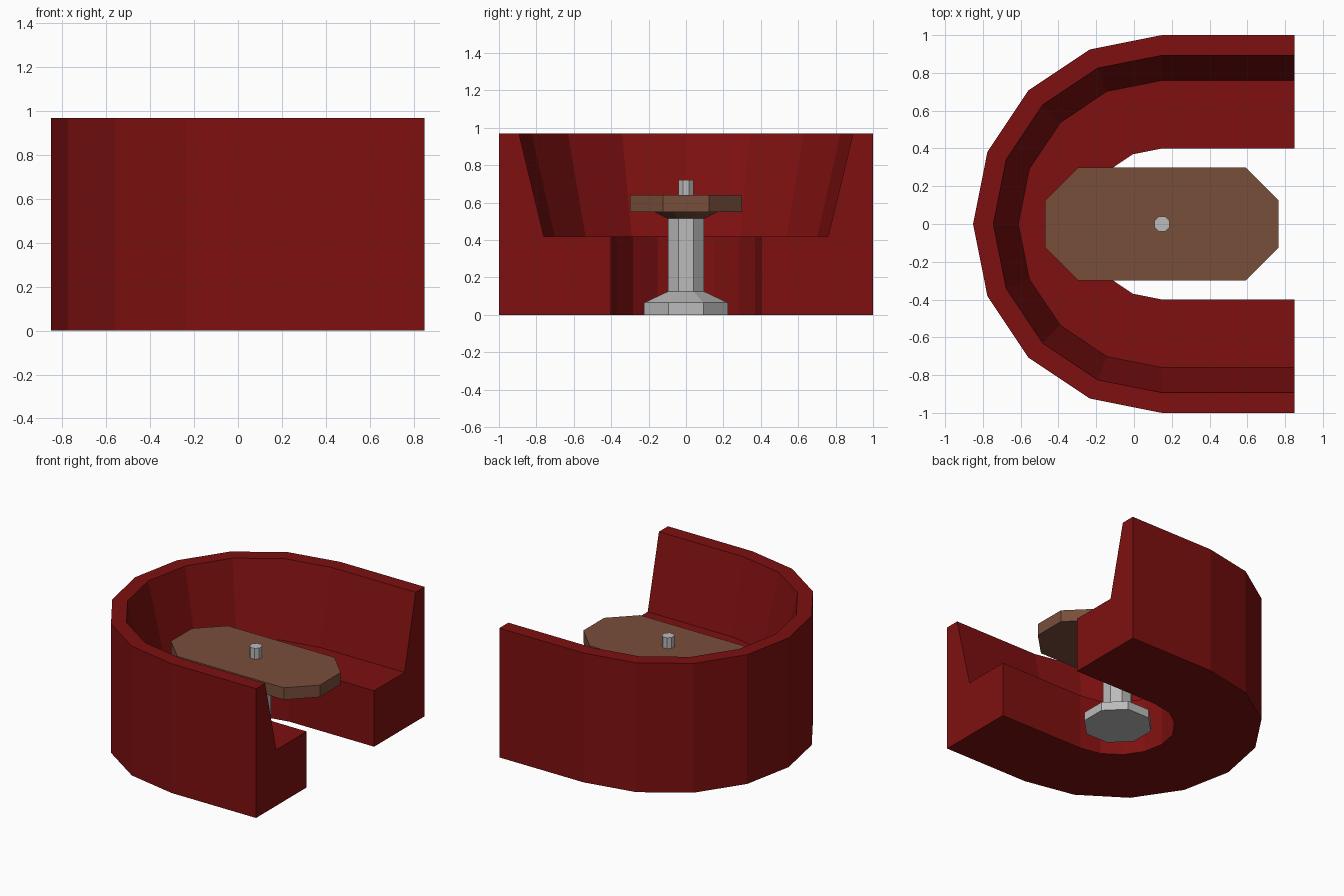
import bpy, bmesh, math

if "Cube" in bpy.data.objects:
    bpy.data.objects.remove(bpy.data.objects["Cube"])

CX = 0.148  # centre of the round end, table and pole


def material(name, rgb):
    m = bpy.data.materials.new(name)
    m.diffuse_color = (*rgb, 1)
    m.use_nodes = True
    m.node_tree.nodes["Principled BSDF"].inputs["Base Color"].default_value = m.diffuse_color
    return m


red = material("red upholstery", (0.21, 0.005, 0.005))
wood = material("brown wood", (0.19, 0.077, 0.044))
metal = material("grey metal", (0.50, 0.50, 0.50))


def loft(name, rings, mat, closed_rings=True, cap=True):
    """Skin a row of closed rings and cap both ends."""
    bm = bmesh.new()
    rows = [[bm.verts.new(p) for p in r] for r in rings]
    for a, b in zip(rows, rows[1:]):
        n = len(a)
        for i in range(n):
            j = (i + 1) % n
            bm.faces.new((a[i], a[j], b[j], b[i]))
    bm.faces.new(rows[0])
    bm.faces.new(rows[-1])
    bmesh.ops.recalc_face_normals(bm, faces=bm.faces)
    me = bpy.data.meshes.new(name)
    bm.to_mesh(me)
    bm.free()
    me.materials.append(mat)
    ob = bpy.data.objects.new(name, me)
    bpy.context.collection.objects.link(ob)
    return ob


def octagon(half_width, z):
    r = half_width / math.cos(math.pi / 8)
    return [(CX + r * math.cos(a), r * math.sin(a), z)
            for a in (math.pi / 8 + k * math.pi / 4 for k in range(8))]


# booth bench: seat and back section swept along a U
section = [(1.0, 0), (1.0, 0.97), (0.893, 0.97), (0.76, 0.42), (0.40, 0.42), (0.40, 0)]
rings = [[(0.85, r, z) for r, z in section]]
for k in range(9):
    a = math.pi / 2 + k * math.pi / 8
    rings.append([(CX + r * math.cos(a), r * math.sin(a), z) for r, z in section])
rings.append([(0.85, -r, z) for r, z in section])
loft("booth_bench", rings, red)


# table top: stretched octagon slab
def slab(z):
    s, hx, hy = 0.176, 0.618, 0.30
    pts = [(hx, hy - s), (hx - s, hy)]
    pts += [(-x, y) for x, y in reversed(pts)]
    pts += [(-x, -y) for x, y in pts]
    return [(CX + x, y, z) for x, y in pts]


loft("table_top", [slab(0.55), slab(0.64)], wood)

# wooden flare under the table
loft("table_flare", [octagon(0.097, 0.515), octagon(0.17, 0.551)], wood)

# pole with flared foot
loft("table_pole", [octagon(0.224, 0), octagon(0.224, 0.065), octagon(0.097, 0.125),
                    octagon(0.097, 0.516)], metal)

# pole tip above the table
loft("pole_tip", [octagon(0.04, 0.60), octagon(0.04, 0.722)], metal)
